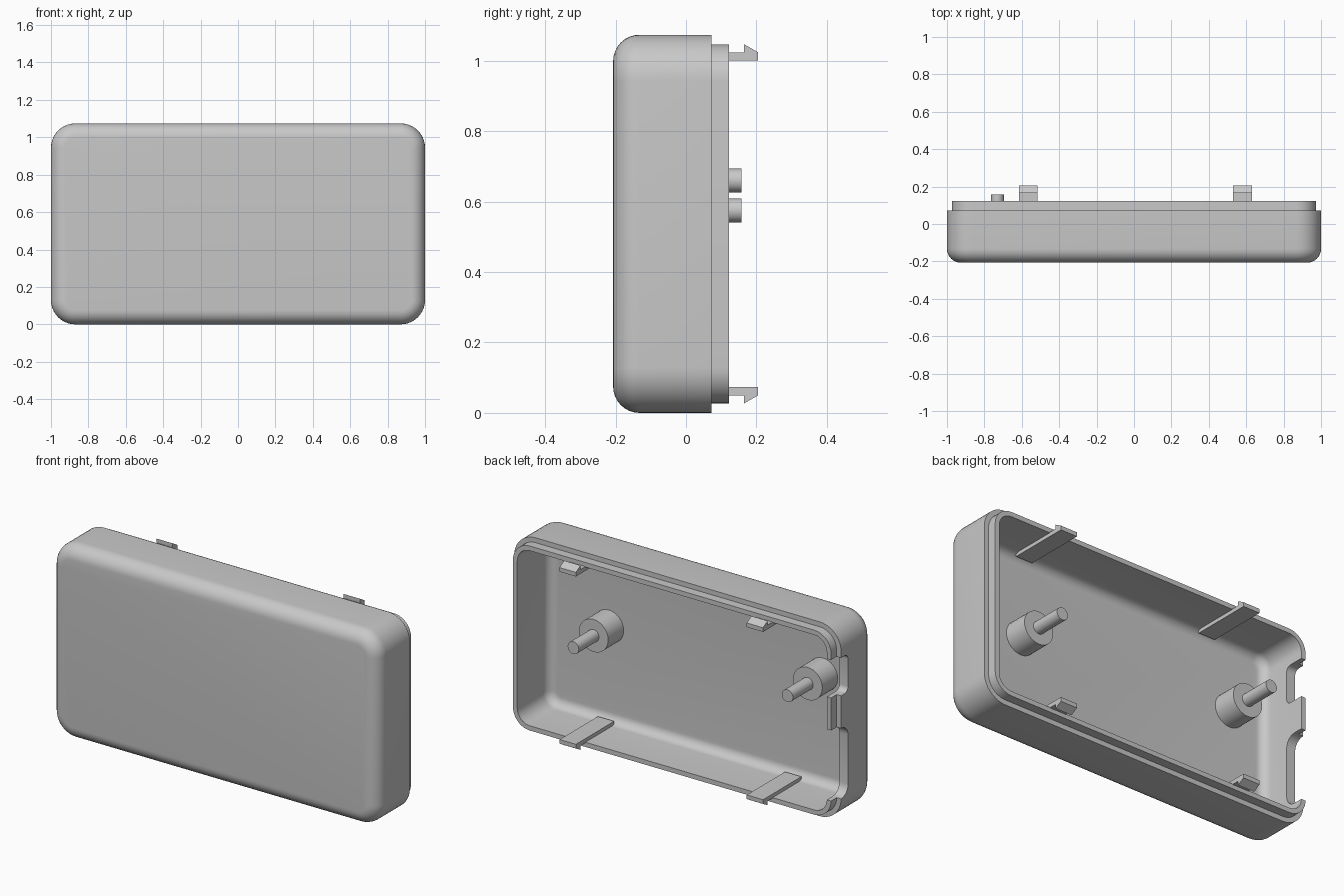
import bpy, bmesh, math
from mathutils import Matrix, Vector

H = 1.074          # case height
CORNER = 0.13      # outer corner radius

if "Cube" in bpy.data.objects:
    bpy.data.objects.remove(bpy.data.objects["Cube"], do_unlink=True)

grey = bpy.data.materials.new("light grey plastic")
grey.use_nodes = True
grey.diffuse_color = (0.58, 0.58, 0.58, 1)
grey.node_tree.nodes["Principled BSDF"].inputs["Base Color"].default_value = grey.diffuse_color


def make_object(name, bm, smooth=True):
    bmesh.ops.recalc_face_normals(bm, faces=bm.faces)
    mesh = bpy.data.meshes.new(name)
    bm.to_mesh(mesh)
    bm.free()
    mesh.materials.append(grey)
    obj = bpy.data.objects.new(name, mesh)
    bpy.context.collection.objects.link(obj)
    if smooth:
        smooth_object(obj)
    return obj


def select_only(obj):
    bpy.ops.object.select_all(action='DESELECT')
    obj.select_set(True)
    bpy.context.view_layer.objects.active = obj


def smooth_object(obj):
    select_only(obj)
    bpy.ops.object.shade_smooth_by_angle(angle=math.radians(30))


def rounded_loop(inset, y, steps=10):
    """Rounded rectangle in the XZ plane, shrunk by inset."""
    r = CORNER - inset
    cx, cz = 1 - CORNER, H / 2 - CORNER
    points = []
    for q, (sx, sz) in enumerate(((1, 1), (-1, 1), (-1, -1), (1, -1))):
        for i in range(steps + 1):
            a = math.pi / 2 * (q + i / steps)
            points.append(Vector((sx * cx + r * math.cos(a), y,
                                  H / 2 + sz * cz + r * math.sin(a))))
    return points


def fillet(inset, y, r, steps=8):
    """Profile quarter circle from the flat panel out to the side wall."""
    angles = [math.pi / 2 * i / steps for i in range(steps + 1)]
    return [(inset + r - r * math.sin(a), y + r - r * math.cos(a)) for a in angles]


def prism(name, profile, x0, x1, smooth=False):
    """Extrude a (y, z) profile along X."""
    bm = bmesh.new()
    face = bm.faces.new([bm.verts.new((x0, y, z)) for y, z in profile])
    new = bmesh.ops.extrude_face_region(bm, geom=[face])["geom"]
    bmesh.ops.translate(bm, vec=(x1 - x0, 0, 0),
                        verts=[v for v in new if isinstance(v, bmesh.types.BMVert)])
    return make_object(name, bm, smooth)


def cylinder(name, x, z, radius, y0, y1):
    bm = bmesh.new()
    place = Matrix.Translation((x, (y0 + y1) / 2, z)) @ Matrix.Rotation(math.pi / 2, 4, 'X')
    bmesh.ops.create_cone(bm, cap_ends=True, segments=32, radius1=radius,
                          radius2=radius, depth=y1 - y0, matrix=place)
    return make_object(name, bm)


# Case shell: outer skin, stepped lip, inner skin
profile = fillet(0, -0.207, 0.075)
profile += [(0, 0.073), (0.027, 0.073), (0.027, 0.122), (0.053, 0.122)]
profile += reversed(fillet(0.053, -0.155, 0.05))
bm = bmesh.new()
loops = [[bm.verts.new(p) for p in rounded_loop(*step)] for step in profile]
for a, b in zip(loops, loops[1:]):
    for i in range(len(a)):
        j = (i + 1) % len(a)
        bm.faces.new((a[i], a[j], b[j], b[i]))
bm.faces.new(loops[0])
bm.faces.new(loops[-1])
shell = make_object("case_shell", bm, smooth=False)


# Port notches through the right end wall
def cut_notch(z0, z1, r, depth_y=0.012, steps=6):
    points = [(0.2, z0)]
    for i in range(steps + 1):
        a = math.pi / 2 * i / steps
        points.append((depth_y + r - r * math.sin(a), z0 + r - r * math.cos(a)))
    for i in range(steps + 1):
        a = math.pi / 2 * i / steps
        points.append((depth_y + r - r * math.cos(a), z1 - r + r * math.sin(a)))
    points.append((0.2, z1))
    cutter = prism("notch_cutter", points, -1.1, -0.88)
    cutter.hide_render = True
    mod = shell.modifiers.new("notch", 'BOOLEAN')
    mod.operation = 'DIFFERENCE'
    mod.solver = 'EXACT'
    mod.object = cutter
    select_only(shell)
    bpy.ops.object.modifier_apply(modifier=mod.name)
    bpy.data.objects.remove(cutter, do_unlink=True)


cut_notch(0.70, 0.91, 0.03)
cut_notch(0.13, 0.52, 0.06)
smooth_object(shell)

# Mounting posts with locating pins
for side, x, z in (("left", 0.58, 0.575), ("right", -0.73, 0.66)):
    cylinder(side + "_post", x, z, 0.09, -0.16, -0.02)
    cylinder(side + "_pin", x, z, 0.034, -0.03, 0.157)

# Snap clips along the top and bottom walls
hook = [(-0.13, 0.05), (0.165, 0.05), (0.165, 0.027),
        (0.205, 0.05), (0.205, 0.073), (-0.13, 0.073)]
for side, x in (("left", 0.58), ("right", -0.565)):
    prism("bottom_clip_" + side, hook, x - 0.05, x + 0.05)
    prism("top_clip_" + side, [(y, H - z) for y, z in hook], x - 0.05, x + 0.05)
